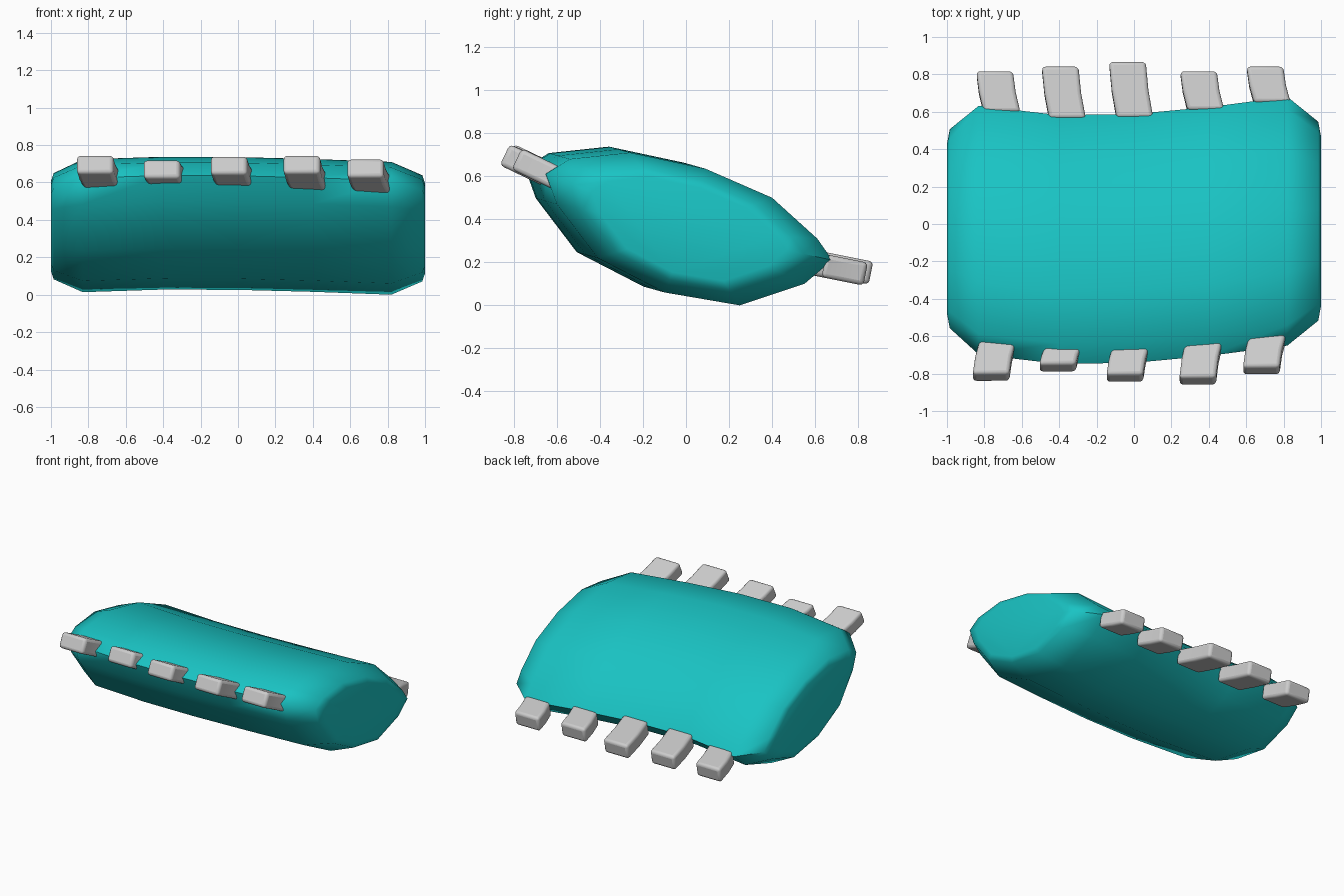
import bpy, bmesh
from math import radians

if "Cube" in bpy.data.objects:
    bpy.data.objects.remove(bpy.data.objects["Cube"])


def loft(name, rings, angle):
    """Skin a list of equal-length point rings and cap both ends."""
    bm = bmesh.new()
    vs = [[bm.verts.new(p) for p in ring] for ring in rings]
    n = len(vs[0])
    for a, b in zip(vs, vs[1:]):
        for i in range(n):
            j = (i + 1) % n
            bm.faces.new((a[i], a[j], b[j], b[i]))
    bm.faces.new(vs[0])
    bm.faces.new(vs[-1])
    bmesh.ops.recalc_face_normals(bm, faces=bm.faces)
    me = bpy.data.meshes.new(name)
    bm.to_mesh(me)
    bm.free()
    ob = bpy.data.objects.new(name, me)
    bpy.context.collection.objects.link(ob)
    bpy.context.view_layer.objects.active = ob
    ob.select_set(True)
    bpy.ops.object.shade_smooth_by_angle(angle=radians(angle))
    ob.select_set(False)
    return ob


# Foot body: tilted pillow section (y, z) swept along x with a gentle bow
section = [(-.65, .61), (-.54, .68), (-.26, .71), (.09, .635), (.40, .50), (.61, .31),
           (.68, .21), (.55, .10), (.25, 0), (-.10, .06), (-.41, .22), (-.60, .47)]
cy, cz = .015, .355
# station x, scale of the section, bow in y
stations = [(-1, .68, -.04), (-.985, .80, -.04), (-.83, 1, -.048), (-.4, 1, -.098),
            (0, 1, -.092), (.4, 1, -.055), (.82, 1, 0), (.985, .80, 0), (1, .68, 0)]
rings = [[(x, cy + (y - cy) * s + dy, cz + (z - cz) * s - .28 * dy) for y, z in section]
         for x, s, dy in stations]
body = loft("body", rings, 70)
teal = bpy.data.materials.new("teal")
teal.diffuse_color = (.01, .55, .55, 1)
teal.use_nodes = True
teal.node_tree.nodes["Principled BSDF"].inputs["Base Color"].default_value = teal.diffuse_color
body.data.materials.append(teal)


# Claws: short slanted, slightly curved rounded blocks
def claw(name, x, y_tip, y_base, z_tip, slope, shift):
    side = 1 if y_tip > 0 else -1
    k = (1 + slope * slope) ** .5
    ny, nz = -slope / k * side, 1 / k          # thickness direction
    h, w = .054, .098
    y0 = y_tip - side * h * abs(ny)
    rings = []
    for t, f in ((0, 0), (.5, .35), (1, 1)):
        y = y0 + (y_base - y0) * t
        z = z_tip - slope * abs(y - y0)
        cx = x + shift * f
        rings.append([(cx + a * w, y + b * h * ny, z + b * h * nz)
                      for a, b in ((-1, -1), (1, -1), (1, 1), (-1, 1))])
    ob = loft(name, rings, 40)
    bev = ob.modifiers.new("rounding", 'BEVEL')
    bev.width, bev.segments = .02, 3
    bev.limit_method, bev.angle_limit = 'ANGLE', radians(40)


front = [(-.765, -.845, -.63, .70), (-.41, -.795, -.66, .675), (-.05, -.85, -.65, .695),
         (.34, -.865, -.62, .70), (.68, -.81, -.59, .68)]
back = [(-.745, .82, .59, .15), (-.395, .845, .555, .155), (-.035, .87, .56, .15),
        (.345, .82, .60, .15), (.70, .845, .64, .145)]
for i, (x, yt, yb, zt) in enumerate(front, 1):
    claw(f"front_claw_{i}", x, yt, yb, zt, .48, .04)
for i, (x, yt, yb, zt) in enumerate(back, 1):
    claw(f"back_claw_{i}", x, yt, yb, zt, -.2, .04)
